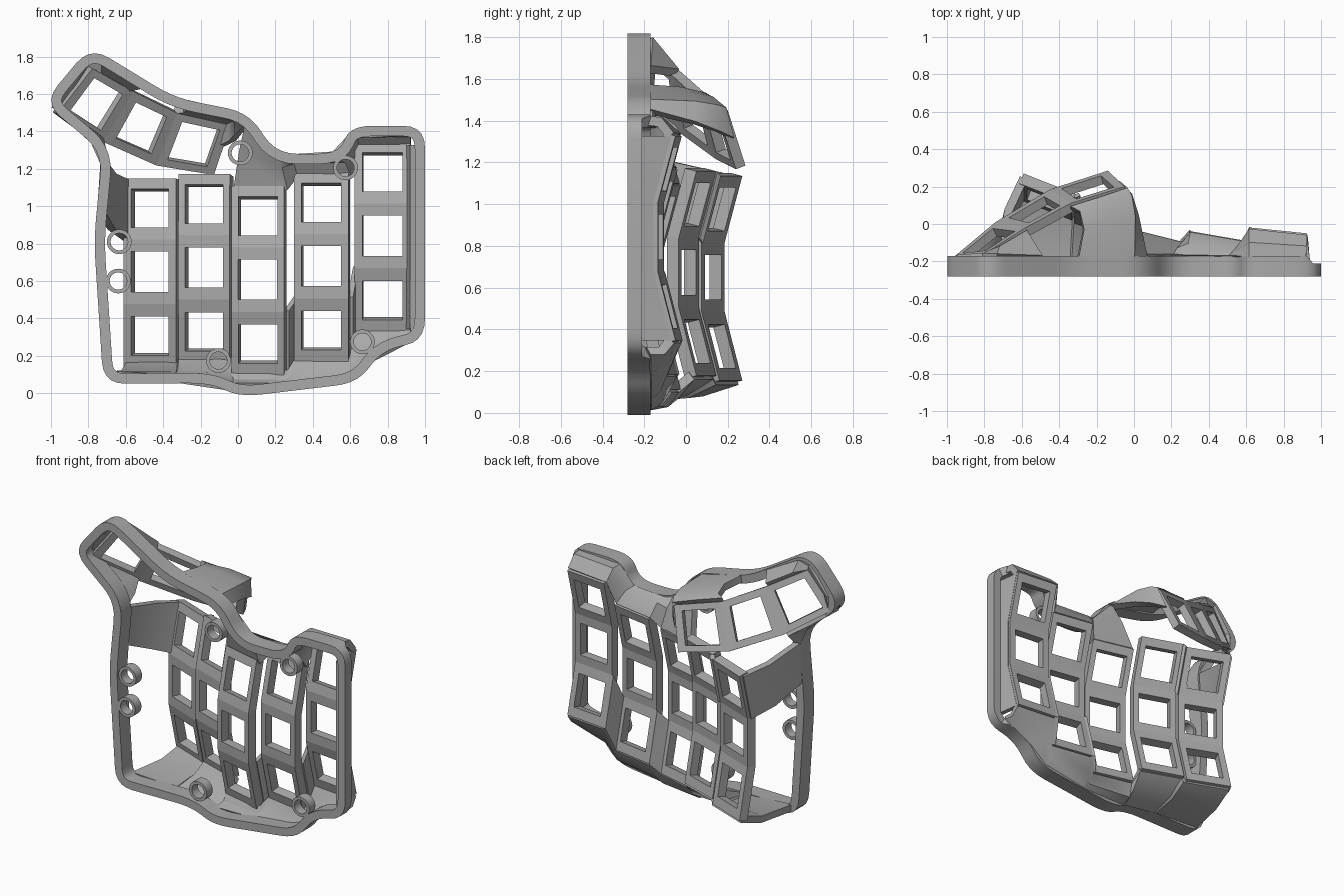
import bpy, bmesh, math
from mathutils import Vector as V
from mathutils.geometry import intersect_point_line

if "Cube" in bpy.data.objects:
    bpy.data.objects.remove(bpy.data.objects["Cube"])

grey = bpy.data.materials.new("plain grey")
grey.use_nodes = True
grey.diffuse_color = (0.4, 0.4, 0.4, 1)
grey.node_tree.nodes["Principled BSDF"].inputs["Base Color"].default_value = (0.4, 0.4, 0.4, 1)

BASE, RIM = -0.28, -0.17


def finish(name, bm, thick=0, offset=0, smooth=True):
    """Turn a bmesh into a named object, thickened if asked."""
    bmesh.ops.remove_doubles(bm, verts=bm.verts, dist=0.0005)
    if not thick:
        bmesh.ops.recalc_face_normals(bm, faces=bm.faces)
    me = bpy.data.meshes.new(name)
    bm.to_mesh(me)
    bm.free()
    me.materials.append(grey)
    ob = bpy.data.objects.new(name, me)
    bpy.context.collection.objects.link(ob)
    bpy.ops.object.select_all(action='DESELECT')
    ob.select_set(True)
    bpy.context.view_layer.objects.active = ob
    if thick:
        mod = ob.modifiers.new("thickness", 'SOLIDIFY')
        mod.thickness, mod.offset, mod.use_even_offset = thick, offset, True
        bpy.ops.object.modifier_apply(modifier=mod.name)
    if smooth:
        bpy.ops.object.shade_smooth_by_angle(angle=math.radians(35))


def quad(bm, pts):
    bm.faces.new([bm.verts.new(p) for p in pts])


def key_plates(name, rungs, window=0.215, thick=0.06):
    """Strip of flat plates between rungs, each with a square key window."""
    bm = bmesh.new()
    for (a, b), (d, c) in zip(rungs, rungs[1:]):
        fu = window / ((b - a).length + (c - d).length)
        fv = window / ((d - a).length + (c - b).length)
        outer = [a, b, c, d]
        inner = [a.lerp(b, 0.5 + su * fu).lerp(d.lerp(c, 0.5 + su * fu), 0.5 + sv * fv)
                 for su, sv in ((-1, -1), (1, -1), (1, 1), (-1, 1))]
        for i in range(4):
            j = (i + 1) % 4
            # order gives normals towards the key side
            quad(bm, [outer[j], outer[i], inner[i], inner[j]])
    finish(name, bm, thick, -1, False)


def loft(name, rows, thick=0.045):
    """Wall spanning rows of points."""
    bm = bmesh.new()
    for r, s in zip(rows, rows[1:]):
        for i in range(len(r) - 1):
            quad(bm, [r[i], r[i + 1], s[i + 1], s[i]])
    finish(name, bm, thick, 0)


# Base rim: rounded outline, inset to a ring
outline = [(-.72, .05), (-.15, .055), (.01, -.02), (.64, .055), (.77, .23), (1, .28),
           (1, 1.43), (.6, 1.43), (.54, 1.28), (.2, 1.28), (.06, 1.5), (-.34, 1.58),
           (-.79, 1.855), (-1.04, 1.555), (-.725, 1.29), (-.77, .82)]


def rounded(pts, r):
    """Replace each corner by a short curve."""
    out = []
    for i, p in enumerate(pts):
        p, a, b = V(p), V(pts[i - 1]), V(pts[(i + 1) % len(pts)])
        s = p + (a - p).normalized() * min(r, (a - p).length * 0.45)
        e = p + (b - p).normalized() * min(r, (b - p).length * 0.45)
        out += [s.lerp(p, t).lerp(p.lerp(e, t), t) for t in (0, .2, .4, .6, .8, 1)]
    return out


def inset(pts, d):
    out = []
    for i, p in enumerate(pts):
        t = (pts[(i + 1) % len(pts)] - pts[i - 1]).normalized()
        out.append(p + V((-t.y, t.x)) * d)
    return out


outer = rounded(outline, 0.12)
inner, middle = inset(outer, 0.055), inset(outer, 0.024)


def on_rim(*pts):
    """Snap points to the middle line of the rim top."""
    found = []
    for p in map(V, pts):
        near = []
        for i, q in enumerate(middle):
            s = middle[i - 1]
            t = min(1, max(0, intersect_point_line(p, s, q)[1]))
            near.append(s.lerp(q, t))
        best = min(near, key=lambda n: (n - p).length)
        found.append(V((best.x, RIM - 0.01, best.y)))
    return found


def rim_top(p):
    return -0.21 if p.x > 0.93 else RIM


bm = bmesh.new()
for i in range(len(outer)):
    j = (i + 1) % len(outer)
    section = []
    for k in (i, j):
        p, q, y = outer[k], inner[k], rim_top(outer[k])
        section.append([(p.x, BASE, p.y), (p.x, y, p.y), (q.x, y, q.y), (q.x, BASE, q.y)])
    a, b = section
    for k in range(4):
        m = (k + 1) % 4
        quad(bm, [a[k], b[k], b[m], a[m]])
finish("base_rim", bm)

# Key columns: left x, right x, left depth, right depth, centre height
columns = [(-.59, -.31, .185, .075, .65), (-.30, -.025, .06, -.035, .673),
           (-.02, .26, -.11, -.18, .608), (.31, .6, -.125, -.175, .68),
           (.63, .925, -.105, -.135, .842)]
cols = []
for n, (xl, xr, yl, yr, c) in enumerate(columns):
    rungs = [(V((xl, yl + rise, c + dz)), V((xr, yr + rise, c + dz)))
             for dz, rise in ((-.495, .085), (-.165, 0), (.165, 0), (.485, .085))]
    cols.append(rungs)
    key_plates("key_column_%d" % (n + 1), rungs)

# Webs closing the steps between neighbouring columns
for n, k in ((0, 2), (2, 0), (3, 0)):
    a, b = cols[n], cols[n + 1]
    loft("column_web_%d" % (n + 1), [[a[k][1], a[k + 1][1]], [b[k][0], b[k + 1][0]]], 0.03)


def sunk(p):
    return p - V((0, .025, 0))


# Bottom wall from rim to column ends
ends = [sunk(p) for col in cols for p in col[0]]
bottom = on_rim((-.68, .085), (-.335, .08), (-.325, .08), (-.05, .05), (-.04, .045), (.26, .05),
                (.28, .05), (.6, .08), (.7, .19), (.93, .3))
mid = [a.lerp(b, .6) - V((0, 0, .03)) for a, b in zip(bottom, ends)]
loft("bottom_wall", [bottom, mid, ends])

# Top wall over the last three columns
ends = [sunk(p) for col in cols[2:] for p in col[3]]
top = on_rim((.03, 1.43), (.2, 1.27), (.28, 1.255), (.52, 1.26), (.62, 1.4), (.92, 1.4))
mid = [a.lerp(b, .5) + V((0, 0, .03)) for a, b in zip(top, ends)]
loft("top_wall", [top, mid, ends])

# Right wall beside the outer column
edge = [sunk(r[1]) - V((.015, 0, 0)) for r in cols[4]]
loft("right_wall", [[V((.935, BASE + .02, p.z)) for p in edge], edge], 0.03)

# Left band joining the inner column to the rim
edge = [sunk(r[0]) for r in cols[0][2:]]
foot = on_rim((-.735, .97), (-.71, 1.23))
mid = [a.lerp(b, .6) + V((-.03, 0, 0)) for a, b in zip(foot, edge)]
loft("left_band", [foot, mid, edge])

# Thumb cluster plates
lower = [V(p) for p in ((-.98, -.19, 1.52), (-.74, .01, 1.36), (-.45, .185, 1.235), (-.14, .285, 1.185))]
upper = [V(p) for p in ((-.8, -.16, 1.75), (-.58, -.02, 1.63), (-.34, .11, 1.515), (-.05, .2, 1.45))]
key_plates("thumb_plates", list(zip(upper, lower)), 0.22, 0.05)

# Thumb walls
low = [sunk(p) for p in lower]
up = [sunk(p) for p in upper]
loft("thumb_upper_wall", [
    on_rim((-.965, 1.53), (-.95, 1.61), (-.81, 1.78), (-.74, 1.77), (-.5, 1.64)),
    [low[0], low[0].lerp(up[0], .4), up[0], up[0].lerp(up[1], .35), up[1]]])
loft("thumb_lower_wall", [
    on_rim((-.965, 1.53), (-.87, 1.42), (-.78, 1.34), (-.735, 1.23)),
    [low[0], low[0].lerp(low[1], .5), low[1], V((-.72, -.1, 1.28))]])
loft("thumb_end_wall", [
    on_rim((-.3, 1.55), (-.15, 1.525), (-.01, 1.485), (.03, 1.42)),
    [V(p) for p in ((-.27, -.03, 1.54), (-.14, .02, 1.515), (-.01, .04, 1.475), (.005, .04, 1.39))],
    [V(p) for p in ((-.29, .06, 1.52), (-.15, .12, 1.495), (-.03, .14, 1.46), (-.03, .15, 1.35))],
    [up[2], up[2].lerp(up[3], .5), up[3], up[3].lerp(low[3], .5)]])

# Screw bosses
bosses = [(.012, 1.285), (.575, 1.205), (.665, .275), (-.105, .175), (-.635, .81), (-.64, .6)]
for n, (x, z) in enumerate(bosses):
    bm = bmesh.new()
    top_y = -.215
    prof = [(.066, BASE), (.066, top_y), (.046, top_y), (.046, BASE)]
    sides = 28
    for k in range(4):
        (r, y), (s, w) = prof[k], prof[(k + 1) % 4]
        for i in range(sides):
            a, b = (2 * math.pi * m / sides for m in (i, i + 1))
            quad(bm, [(x + q * math.cos(t), h, z + q * math.sin(t))
                      for q, h, t in ((r, y, a), (r, y, b), (s, w, b), (s, w, a))])
    finish("screw_boss_%d" % (n + 1), bm)
